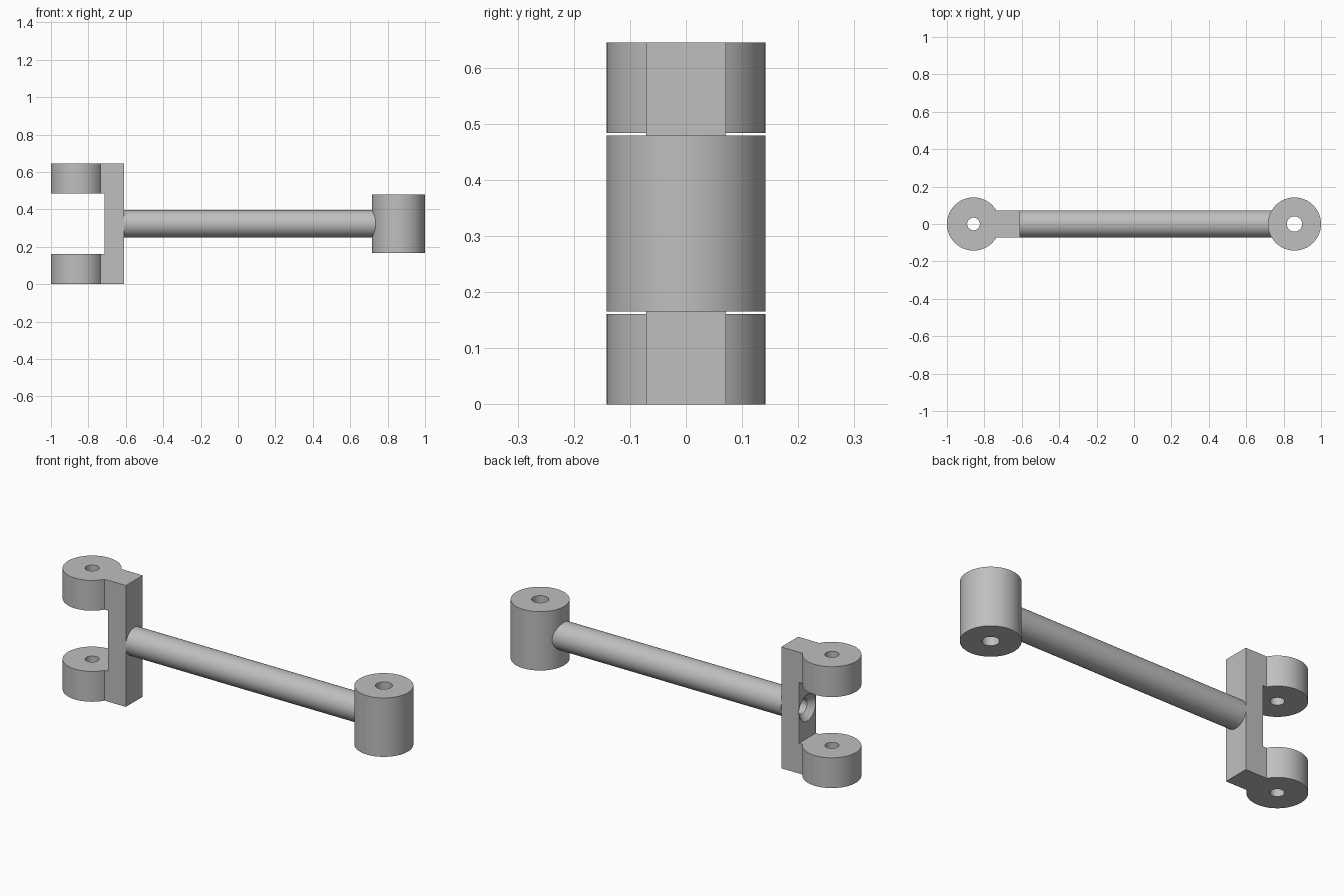
import bpy
import bmesh
from math import cos, sin, pi, radians

cube = bpy.data.objects.get("Cube")
if cube:
    bpy.data.objects.remove(cube, do_unlink=True)

# Main dimensions
EYE_X, EYE_R = 0.858, 0.142
HEIGHT, MID_Z = 0.645, 0.3225
LUG_H = 0.161
PLATE_IN, PLATE_OUT = -0.714, -0.61
ROD_R, BORE_R = 0.073, 0.04

steel = bpy.data.materials.new("grey_steel")
steel.use_nodes = True
grey = (0.52, 0.52, 0.52, 1)
steel.diffuse_color = grey
steel.node_tree.nodes["Principled BSDF"].inputs["Base Color"].default_value = grey


def make(name, bm):
    bmesh.ops.recalc_face_normals(bm, faces=bm.faces)
    mesh = bpy.data.meshes.new(name)
    bm.to_mesh(mesh)
    bm.free()
    mesh.materials.append(steel)
    obj = bpy.data.objects.new(name, mesh)
    bpy.context.collection.objects.link(obj)
    return obj


def prism(name, outline, z0, z1):
    """Extrude an xy outline upwards."""
    bm = bmesh.new()
    face = bm.faces.new([bm.verts.new((x, y, z0)) for x, y in outline])
    top = bmesh.ops.extrude_face_region(bm, geom=[face])["geom"]
    verts = [v for v in top if isinstance(v, bmesh.types.BMVert)]
    bmesh.ops.translate(bm, verts=verts, vec=(0, 0, z1 - z0))
    return make(name, bm)


def arc(cx, r, start=0, end=2 * pi, n=64):
    return [(cx + r * cos(start + (end - start) * i / n),
             r * sin(start + (end - start) * i / n)) for i in range(n)]


def lathe_x(name, profile, n=64):
    """Capped round solid along x from (x, radius) pairs."""
    bm = bmesh.new()
    rings = [[bm.verts.new((x, r * cos(2 * pi * i / n), MID_Z + r * sin(2 * pi * i / n)))
              for i in range(n)] for x, r in profile]
    for a, b in zip(rings, rings[1:]):
        for i in range(n):
            j = (i + 1) % n
            bm.faces.new((a[i], a[j], b[j], b[i]))
    bm.faces.new(rings[0])
    bm.faces.new(rings[-1])
    return make(name, bm)


def cut(obj, cutter):
    cutter.hide_render = True
    mod = obj.modifiers.new("cut", 'BOOLEAN')
    mod.operation, mod.solver, mod.object = 'DIFFERENCE', 'EXACT', cutter
    bpy.context.view_layer.objects.active = obj
    bpy.ops.object.modifier_apply(modifier=mod.name)


# Fork: eye and neck outline at full height, then slotted and drilled
half = EYE_R / 2
outline = arc(-EYE_X, EYE_R, radians(30), radians(330))
outline += [(-EYE_X + EYE_R * cos(radians(30)), -half), (PLATE_OUT, -half), (PLATE_OUT, half)]
fork = prism("fork", outline, 0, HEIGHT)
slot = prism("slot_cutter", [(-1.1, -0.3), (PLATE_IN, -0.3), (PLATE_IN, 0.3), (-1.1, 0.3)],
             LUG_H, HEIGHT - LUG_H)
fork_pin = prism("fork_pin_cutter", arc(-EYE_X, 0.034, n=48), -0.1, HEIGHT + 0.1)

# Rod and its countersunk bore through the fork plate
rod = lathe_x("rod", [(PLATE_OUT, ROD_R), (0.77, ROD_R)])
bore = lathe_x("bore_cutter", [(PLATE_IN - 0.02, 0.07), (PLATE_IN, 0.07),
                               (PLATE_IN + 0.03, BORE_R), (-0.5, BORE_R)])

# End hub
hub = prism("end_hub", arc(EYE_X, EYE_R), 0.166, 0.479)
hub_pin = prism("hub_pin_cutter", arc(EYE_X, 0.041, n=48), 0, HEIGHT)

for part, cutters in ((fork, (slot, fork_pin, bore)), (rod, (bore,)), (hub, (hub_pin,))):
    for cutter in cutters:
        cut(part, cutter)
for cutter in (slot, fork_pin, bore, hub_pin):
    bpy.data.objects.remove(cutter, do_unlink=True)

# Smooth round walls, keep the machined edges sharp
bpy.ops.object.select_all(action='DESELECT')
for part in (fork, rod, hub):
    part.select_set(True)
bpy.context.view_layer.objects.active = fork
bpy.ops.object.shade_smooth_by_angle(angle=radians(25))
